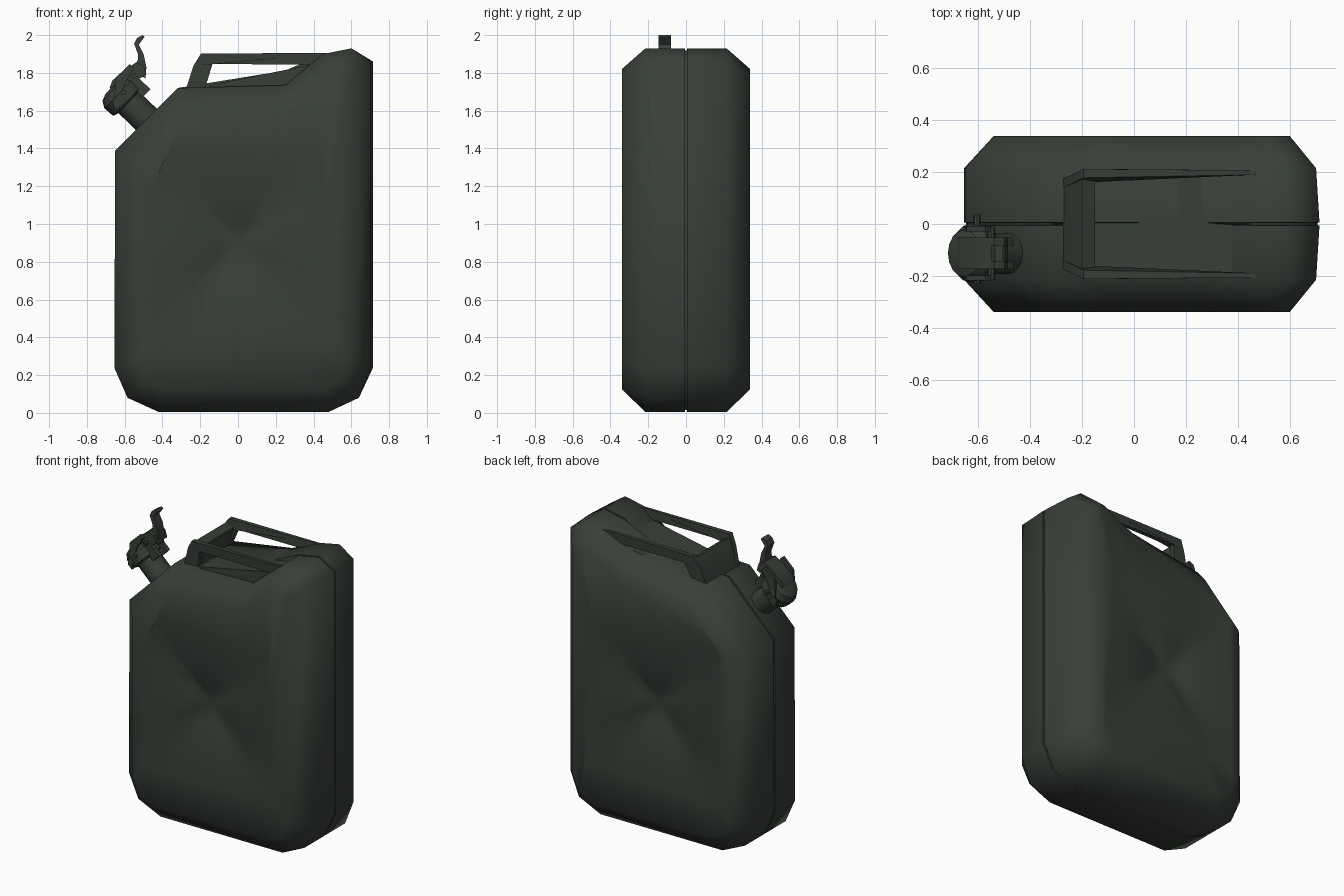
import bpy, bmesh, math
from mathutils import Vector, Matrix

if "Cube" in bpy.data.objects:
    bpy.data.objects.remove(bpy.data.objects["Cube"])

paint = bpy.data.materials.new("dark_green_paint")
paint.diffuse_color = (0.039, 0.049, 0.039, 1)
paint.use_nodes = True
paint.node_tree.nodes["Principled BSDF"].inputs["Base Color"].default_value = paint.diffuse_color


def finish(name, bm, angle=35):
    bmesh.ops.recalc_face_normals(bm, faces=bm.faces)
    me = bpy.data.meshes.new(name)
    bm.to_mesh(me)
    bm.free()
    ob = bpy.data.objects.new(name, me)
    bpy.context.collection.objects.link(ob)
    me.materials.append(paint)
    bpy.ops.object.select_all(action='DESELECT')
    ob.select_set(True)
    bpy.context.view_layer.objects.active = ob
    bpy.ops.object.shade_smooth_by_angle(angle=math.radians(angle))
    return ob


def bridge(bm, a, b):
    n = len(a)
    for i in range(n):
        j = (i + 1) % n
        bm.faces.new((a[i], a[j], b[j], b[i]))


def prism(name, pts, y0, y1, matrix=None):
    """Extrude an x-z profile from y0 to y1."""
    bm = bmesh.new()
    a = [bm.verts.new((x, y0, z)) for x, z in pts]
    b = [bm.verts.new((x, y1, z)) for x, z in pts]
    bridge(bm, a, b)
    bm.faces.new(a)
    bm.faces.new(b)
    if matrix:
        bm.transform(matrix)
    return finish(name, bm)


# Can body: rings from the front pinch, over the rim and seam groove, to the back
outer = [(-.655, .24), (-.585, .08), (-.42, .005), (.48, .005), (.64, .08), (.715, .24),
         (.715, 1.86), (.6, 1.93), (.45, 1.9), (.25, 1.735), (-.32, 1.72), (-.65, 1.39)]
inner = [(-.54, .28), (-.49, .17), (-.38, .125), (.44, .125), (.54, .17), (.6, .28),
         (.6, 1.78), (.52, 1.82), (.42, 1.76), (.26, 1.62), (-.27, 1.60), (-.54, 1.34)]
pinch = (.0, .90)

# Pressed panel: four corners joined to the pinch by valleys, with fuller triangles between
corners = [Vector(p) for p in ((-.49, .37), (.51, .40), (.45, 1.34), (-.47, 1.41))]
panel = []
for k in range(4):
    a, b = corners[k], corners[(k + 1) % 4]
    panel += [a, a.lerp(b, .25), a.lerp(b, .75)]
panel = [tuple(p) for p in panel[-1:] + panel[:-1]]


def toward(pts, t):
    return [(pinch[0] + (x - pinch[0]) * t, pinch[1] + (z - pinch[1]) * t) for x, z in pts]


def side_rings(s):
    """Rings of (x, y, z) for one side, s = -1 front, 1 back."""
    def flat(pts, y):
        return [(x, s * y, z) for x, z in pts]

    def valley(t, deep, full):
        return [(x, s * (deep if i % 3 == 1 else full), z)
                for i, (x, z) in enumerate(toward(panel, t))]

    out, inn = list(outer), list(inner)
    if s > 0:                                  # the back shoulder ramps straight up
        out[9], inn[9] = (.25, 1.812), (.25, 1.69)
    edge = [(min(x, .702), z) for x, z in out]
    return [valley(.25, .290, .306), valley(.6, .318, .333), valley(1, .336, .34),
            flat(inn, .34), flat(edge, .215), flat(out, .006),
            flat(toward(out, .988), .004)]


bm = bmesh.new()
loops = [[bm.verts.new(p) for p in ring] for ring in side_rings(-1) + side_rings(1)[::-1]]
for a, b in zip(loops, loops[1:]):
    bridge(bm, a, b)
for loop, y in ((loops[0], -.272), (loops[-1], .272)):
    tip = bm.verts.new((pinch[0], y, pinch[1]))
    for i in range(len(loop)):
        bm.faces.new((loop[i], loop[(i + 1) % len(loop)], tip))
finish("can_body", bm, 62)

# Sloping deck under the handles
prism("handle_deck", [(-.16, 1.70), (-.15, 1.735), (.40, 1.845), (.46, 1.89), (.46, 1.70)],
      -.19, .19)

# Two side handles, each a slanted leg and a rail that narrows into the body
leg_rail = [(-.28, 1.70), (-.235, 1.84), (-.195, 1.903), (.47, 1.905),
            (.42, 1.842), (-.135, 1.848), (-.18, 1.70)]
for side, label in ((-1, "front"), (1, "back")):
    ob = prism(label + "_handle", leg_rail, side * .178, side * .212)
    for v in ob.data.vertices:
        if v.co.x > .3:
            v.co.y = side * (.207 if abs(v.co.y) > .2 else .190)
        elif v.co.z < 1.75:
            v.co.y -= side * .04
        elif v.co.x < -.22:
            v.co.y -= side * .02

# Plate joining the handle legs, narrower at its foot
ob = prism("handle_cross_plate", [(-.28, 1.70), (-.235, 1.83), (-.20, 1.885), (-.15, 1.86),
                                  (-.18, 1.70)], -.185, .185)
for v in ob.data.vertices:
    if v.co.z < 1.75:
        v.co.y *= .75

# Spout frame: local z follows the tilted neck
SY = -.113
axis = Vector((-.72, 0, .69)).normalized()
across = Vector((.69, 0, .72)).normalized()
neck_base = Matrix.Translation((-.46, SY, 1.53)) @ Matrix(
    (across, Vector((0, 1, 0)), axis)).transposed().to_4x4()
frame = neck_base @ Matrix.Translation((0, 0, .05))


def lathe(name, profile, sides=16):
    bm = bmesh.new()
    ls = [[bm.verts.new((r * math.cos(k * math.tau / sides), r * math.sin(k * math.tau / sides), z))
           for k in range(sides)] for r, z in profile]
    for a, b in zip(ls, ls[1:]):
        bridge(bm, a, b)
    bm.faces.new(ls[0])
    bm.faces.new(ls[-1])
    bm.transform(frame)
    return finish(name, bm)


lathe("spout_neck", [(.080, -.11), (.078, .16)])
lathe("spout_cap", [(.085, .115), (.108, .125), (.112, .185), (.09, .22), (.05, .235)])

# Cap clamp: side arms, lugs, hinge pin and cross pin
for s in (-1, 1):
    prism("clamp_arm", [(-.07, .12), (-.07, .16), (.05, .255), (.15, .25), (.15, .22), (.06, .2)],
          s * .085, s * .105, frame)
    prism("clamp_lug", [(.07, .08), (.07, .2), (.13, .2), (.13, .08)], s * .03, s * .06, frame)
for name, x, z, a, b in (("hinge_pin", .12, .19, -.10, .10), ("cross_pin", .02, .17, -.118, .15)):
    prism(name, [(x + .014 * math.cos(k * math.tau / 8), z + .014 * math.sin(k * math.tau / 8))
                 for k in range(8)], a, b, frame)

# Locking lever: wide plate below, narrow curled tongue above
prism("lever_plate", [(-.68, 1.72), (-.665, 1.76), (-.60, 1.815), (-.54, 1.855), (-.50, 1.84),
                      (-.485, 1.79), (-.53, 1.765), (-.60, 1.72)], SY - .06, SY + .06)
prism("lever_tongue", [(-.555, 1.82), (-.53, 1.87), (-.53, 1.90), (-.55, 1.955), (-.535, 1.985),
                       (-.505, 2.0), (-.495, 1.99), (-.525, 1.95), (-.50, 1.90), (-.485, 1.83),
                       (-.49, 1.77)], SY - .033, SY + .033)
